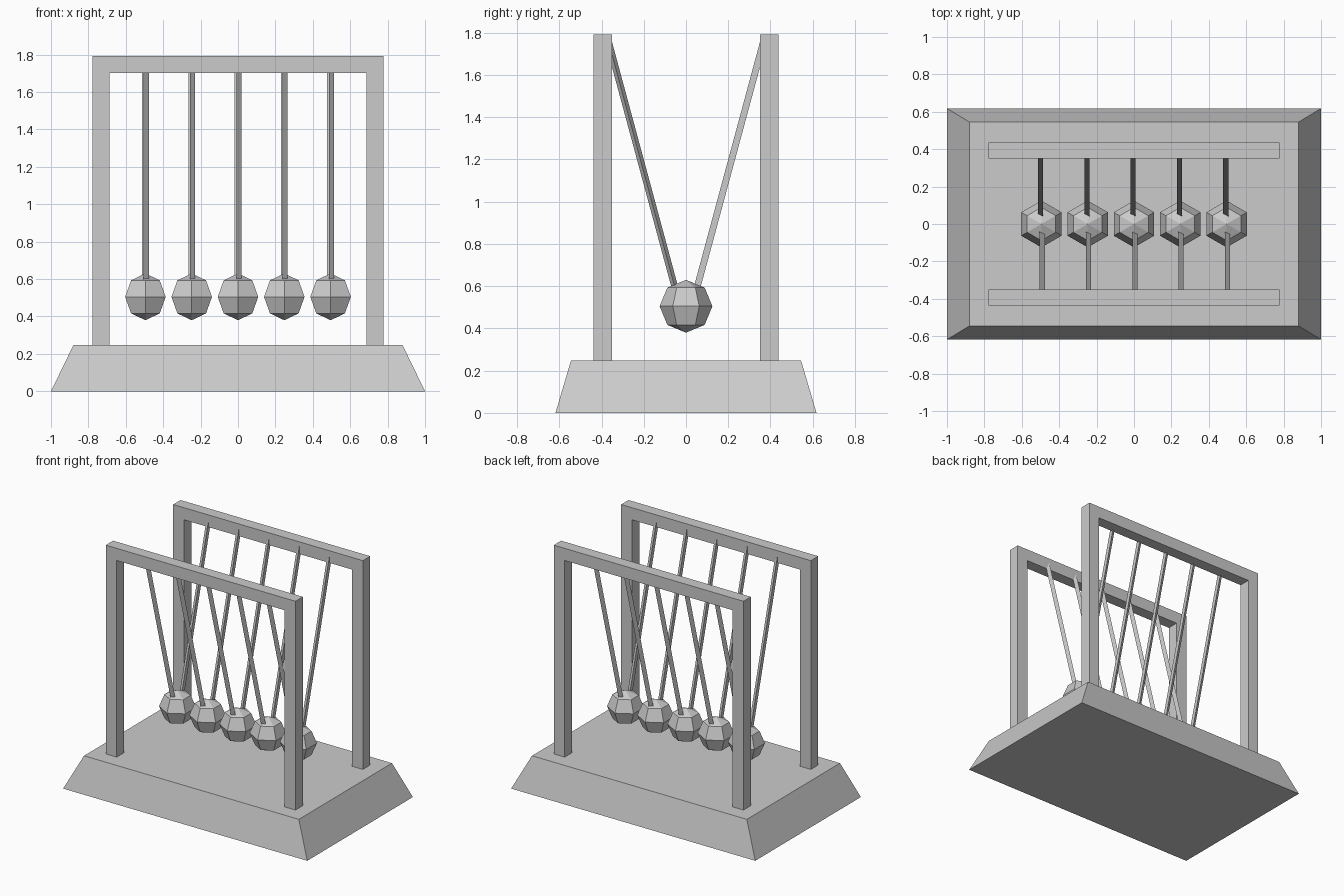
import bpy, bmesh
from math import cos, sin, pi
from mathutils import Vector

if "Cube" in bpy.data.objects:
    bpy.data.objects.remove(bpy.data.objects["Cube"])


def new_object(name, bm):
    bmesh.ops.recalc_face_normals(bm, faces=bm.faces)
    mesh = bpy.data.meshes.new(name)
    bm.to_mesh(mesh)
    bm.free()
    obj = bpy.data.objects.new(name, mesh)
    bpy.context.collection.objects.link(obj)
    return obj


def loft(name, ring_a, ring_b):
    """Closed solid between two matching rings of points."""
    bm = bmesh.new()
    a = [bm.verts.new(p) for p in ring_a]
    b = [bm.verts.new(p) for p in ring_b]
    bm.faces.new(a)
    bm.faces.new(b)
    n = len(a)
    for i in range(n):
        j = (i + 1) % n
        bm.faces.new((a[i], a[j], b[j], b[i]))
    return new_object(name, bm)


def rectangle(hx, hy, z):
    return [(-hx, -hy, z), (hx, -hy, z), (hx, hy, z), (-hx, hy, z)]


BASE_TOP = 0.247

# Tapered base
loft("base", rectangle(1.0, 0.618, 0), rectangle(0.88, 0.545, BASE_TOP))

# Two upright arch frames
arch = [(-0.777, BASE_TOP), (-0.777, 1.793), (0.777, 1.793), (0.777, BASE_TOP),
        (0.688, BASE_TOP), (0.688, 1.703), (-0.688, 1.703), (-0.688, BASE_TOP)]
for side, s in (("front", -1), ("back", 1)):
    loft(side + "_frame",
         [(x, s * 0.351, z) for x, z in arch],
         [(x, s * 0.437, z) for x, z in arch])

for i in range(5):
    x = (i - 2) * 0.2475

    # Low-poly hanging ball, corners pointing along x
    bm = bmesh.new()
    bmesh.ops.create_uvsphere(bm, u_segments=6, v_segments=4, radius=0.125)
    ball = new_object(f"ball_{i + 1}", bm)
    ball.location = (x, 0, 0.505)

    # Pair of three-sided strings running from the ball to the frames
    for side, s in (("front", -1), ("back", 1)):
        low, high = Vector((x, s * 0.038, 0.54)), Vector((x, s * 0.37, 1.77))
        u = Vector((-s, 0, 0))
        v = (high - low).normalized().cross(u)
        offsets = [0.018 * (u * cos(k * 2 * pi / 3) + v * sin(k * 2 * pi / 3))
                   for k in range(3)]
        loft(f"{side}_string_{i + 1}",
             [low + o for o in offsets], [high + o for o in offsets])
